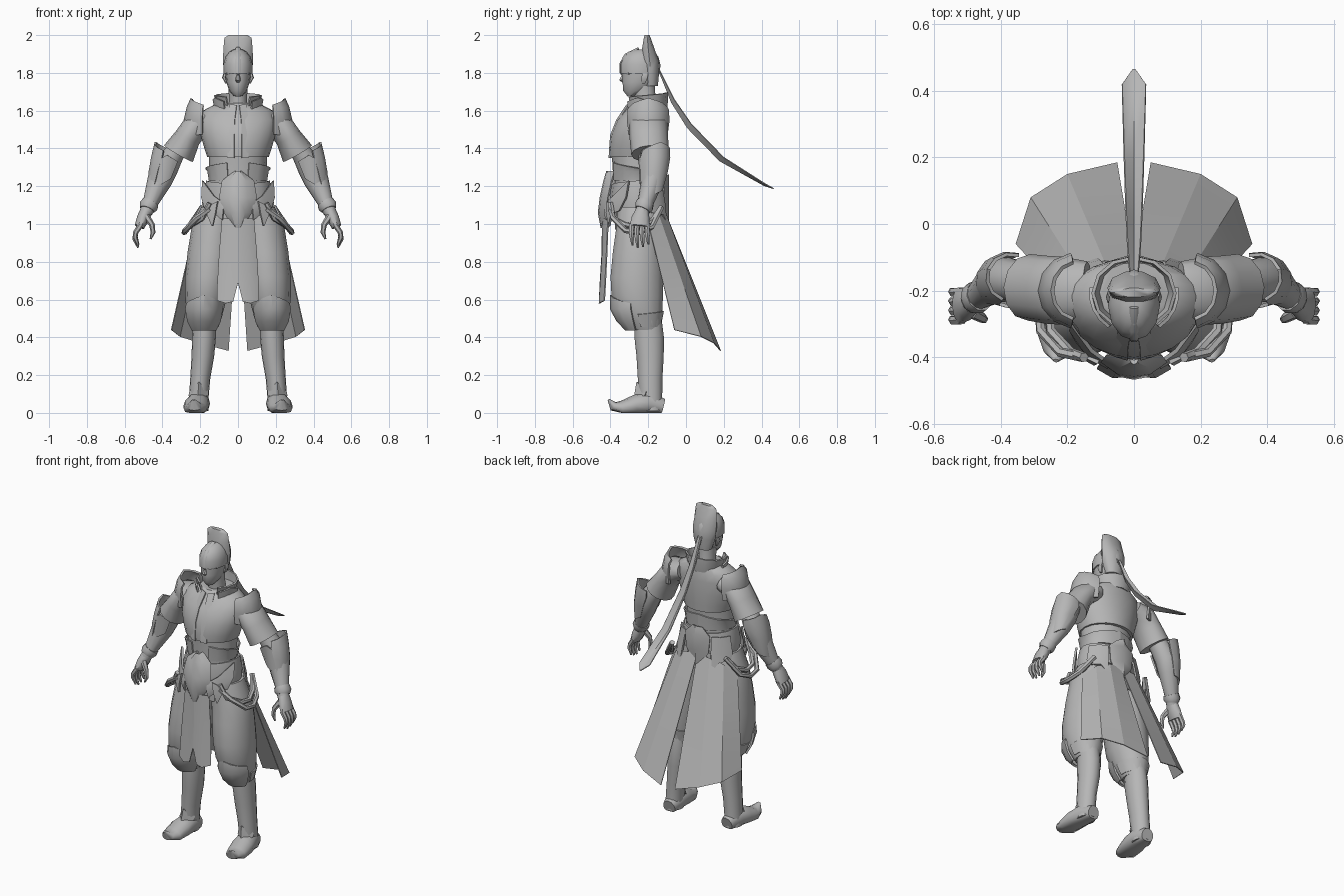
import bpy, bmesh, math
from mathutils import Vector as V

grey = bpy.data.materials.new("plain grey")
grey.diffuse_color = (0.47, 0.47, 0.47, 1)


def finish(name, bm, mirror=False, thick=0, angle=50):
    """Turn a bmesh into a shaded object, optionally thickened and mirrored in x."""
    bmesh.ops.recalc_face_normals(bm, faces=bm.faces)
    if thick:
        bmesh.ops.solidify(bm, geom=bm.faces[:], thickness=thick)
    if mirror:
        dup = bmesh.ops.duplicate(bm, geom=bm.verts[:] + bm.edges[:] + bm.faces[:])["geom"]
        for v in dup:
            if isinstance(v, bmesh.types.BMVert):
                v.co.x *= -1
        bmesh.ops.reverse_faces(bm, faces=[f for f in dup if isinstance(f, bmesh.types.BMFace)])
    me = bpy.data.meshes.new(name)
    bm.to_mesh(me)
    bm.free()
    me.materials.append(grey)
    ob = bpy.data.objects.new(name, me)
    bpy.context.collection.objects.link(ob)
    bpy.ops.object.select_all(action='DESELECT')
    ob.select_set(True)
    bpy.context.view_layer.objects.active = ob
    bpy.ops.object.shade_smooth_by_angle(angle=math.radians(angle))
    return ob


def tube(name, rings, n=12, mirror=False, level=False, ref=(0, 1, 0), bm=None, floor=None):
    """Loft elliptical rings (x, y, z, half width, half depth) along a path."""
    own = bm is None
    bm = bm or bmesh.new()
    pts = [V(r[:3]) for r in rings]
    loops = []
    for i, r in enumerate(rings):
        t = V((0, 0, 1)) if level else (pts[min(i + 1, len(pts) - 1)] - pts[max(i - 1, 0)]).normalized()
        v = V(ref)
        v = (v - t * v.dot(t)).normalized()
        u = v.cross(t)
        loop = []
        for k in range(n):
            a = math.tau * k / n
            p = pts[i] + u * (r[3] * math.cos(a)) + v * (r[4] * math.sin(a))
            if floor is not None:
                p.z = max(p.z, floor)
            loop.append(bm.verts.new(p))
        loops.append(loop)
    for A, B in zip(loops, loops[1:]):
        for k in range(n):
            bm.faces.new((A[k], A[(k + 1) % n], B[(k + 1) % n], B[k]))
    bm.faces.new(loops[0][::-1])
    bm.faces.new(loops[-1])
    if own:
        return finish(name, bm, mirror)


def sheet(name, rows, mirror=False, thick=0.008, angle=35):
    """Plate through rows of points."""
    bm = bmesh.new()
    vs = [[bm.verts.new(p) for p in row] for row in rows]
    for A, B in zip(vs, vs[1:]):
        for k in range(len(A) - 1):
            bm.faces.new((A[k], A[k + 1], B[k + 1], B[k]))
    return finish(name, bm, mirror, thick, angle)


def arc(name, rows, a0, a1, n=6, mirror=False, thick=0.01):
    """Curved plate. Rows are (cx, cy, z, rx, ry, peak); angle -90 faces front."""
    out = []
    for cx, cy, z, rx, ry, peak in rows:
        row = []
        for k in range(n + 1):
            t = k / n
            a = math.radians(a0 + (a1 - a0) * t)
            row.append((cx + rx * math.cos(a), cy + ry * math.sin(a), z + peak * (1 - abs(2 * t - 1))))
        out.append(row)
    return sheet(name, out, mirror, thick)


# head, face and headgear
tube("head", [(0, -.288, 1.678, .022, .024), (0, -.268, 1.705, .046, .066), (0, -.248, 1.75, .062, .09),
              (0, -.243, 1.785, .066, .095), (0, -.24, 1.82, .07, .1)], 14, level=True)
tube("nose", [(0, -.325, 1.80, .008, .012), (0, -.341, 1.762, .014, .014), (0, -.33, 1.75, .01, .01)], 6, level=True)
tube("lips", [(0, -.315, 1.728, .024, .014), (0, -.318, 1.72, .026, .014), (0, -.312, 1.712, .018, .012)], 8, level=True)
tube("beard", [(0, -.295, 1.675, .012, .014), (0, -.305, 1.695, .022, .018), (0, -.3, 1.71, .016, .012)], 8, level=True)
tube("brow", [(-.056, -.3, 1.80, .008, .008), (0, -.336, 1.795, .011, .011), (.056, -.3, 1.80, .008, .008)], 6, ref=(0, 0, 1))
tube("ear", [(.062, -.225, 1.745, .006, .01), (.074, -.22, 1.775, .01, .02), (.068, -.215, 1.80, .008, .015)], 6, True, True)
tube("cap", [(0, -.243, 1.797, .076, .106), (0, -.243, 1.845, .078, .107), (0, -.24, 1.885, .066, .094),
             (0, -.235, 1.912, .045, .068), (0, -.23, 1.925, .022, .035)], 12, level=True)
tube("cap_ridge", [(0, -.348, 1.80, .014, .006), (0, -.346, 1.85, .014, .006), (0, -.32, 1.895, .014, .008),
                   (0, -.25, 1.93, .014, .008)], 6, ref=(0, -1, .3))
tube("crest", [(0, -.185, 1.73, .052, .038), (0, -.19, 1.80, .074, .05), (0, -.192, 1.86, .08, .052),
               (0, -.2, 1.93, .077, .034), (0, -.205, 1.985, .072, .019), (0, -.206, 2.0, .05, .014)], 10, level=True)
tail = [(-.14, 1.82, .012, .004), (-.06, 1.66, .018, .022), (.03, 1.53, .022, .03), (.2, 1.355, .028, .03),
        (.42, 1.215, .035, .012), (.465, 1.19, .004, 0)]
sheet("hair_ribbon", [[(-w, y, z), (0, y - d * .6, z - d * .6), (w, y, z)] for y, z, w, d in tail], thick=.005)
tube("neck", [(0, -.21, 1.58, .06, .065), (0, -.215, 1.65, .048, .055), (0, -.225, 1.73, .05, .06)], 12, level=True)

# jacket, lapels and collar
tube("jacket", [(0, -.255, 1.355, .163, .15), (0, -.255, 1.40, .178, .152), (0, -.25, 1.47, .198, .15),
                (0, -.235, 1.55, .208, .132), (0, -.215, 1.60, .185, .108), (0, -.205, 1.64, .11, .09)], 20, level=True)
sheet("lapel", [[(.008, -.318, 1.63), (.045, -.303, 1.635)], [(.018, -.37, 1.55), (.056, -.356, 1.55)],
                [(.02, -.402, 1.47), (.056, -.392, 1.47)], [(.02, -.41, 1.35), (.056, -.399, 1.35)]], True, .007)
arc("collar", [(0, -.205, 1.61, .095, .095, 0), (0, -.205, 1.65, .108, .1, .012), (0, -.208, 1.675, .118, .102, .022)],
    -60, 240, 10)
arc("collar_flap", [(0, -.21, 1.61, .115, .11, 0), (0, -.21, 1.65, .125, .115, .02)], -55, 10, 4, True)

# sleeves and shoulder guards
tube("sleeve", [(.14, -.2, 1.55, .055, .088), (.215, -.2, 1.53, .075, .102), (.265, -.197, 1.46, .07, .102),
                (.315, -.19, 1.373, .088, .1)], 12, True)
arc("shoulder_guard", [(.17, -.2, 1.475, .112, .105, -.02), (.17, -.2, 1.55, .118, .115, 0),
                       (.17, -.2, 1.61, .1, .11, .015), (.17, -.2, 1.632, .08, .09, .035)], -80, 80, 6, True, .012)

# arms, forearm guards and hands
tube("arm", [(.29, -.19, 1.46, .05, .06), (.34, -.175, 1.37, .055, .062), (.385, -.165, 1.30, .07, .068),
             (.415, -.178, 1.23, .066, .06), (.465, -.215, 1.11, .04, .042), (.488, -.235, 1.06, .034, .036)], 12, True)
arc("elbow_guard", [(.43, -.182, 1.19, .05, .06, -.03), (.40, -.17, 1.28, .074, .076, 0),
                    (.375, -.165, 1.35, .086, .083, .01), (.37, -.16, 1.39, .075, .075, .045)], -70, 110, 6, True)
arc("elbow_guard_front", [(.40, -.175, 1.24, .07, .07, -.03), (.37, -.17, 1.33, .08, .083, .035)], -130, -40, 4, True)
tube("wrist_cuff", [(.462, -.215, 1.115, .046, .047), (.475, -.222, 1.093, .05, .05), (.482, -.23, 1.075, .04, .042)], 10, True)
hand = bmesh.new()
tube("", [(.485, -.232, 1.07, .033, .036), (.502, -.24, 1.03, .034, .05), (.522, -.245, .985, .026, .055)], 10, bm=hand)
for i in range(4):
    y, d = -.287 + .028 * i, .012 * abs(i - 1.3)
    tube("", [(.515, y, .995, .015, .015), (.542, y - .003, .955, .014, .014), (.545, y, .915 + d, .013, .013),
              (.528, y + .004, .872 + d, .006, .006)], 6, bm=hand)
tube("", [(.485, -.265, 1.04, .018, .02), (.455, -.282, .995, .015, .015), (.45, -.285, .955, .013, .013),
          (.463, -.285, .92, .005, .005)], 6, bm=hand)
finish("hand", hand, True)

# waist, sash and belt armour
tube("waist", [(0, -.25, .97, .19, .125), (0, -.255, 1.12, .168, .128), (0, -.26, 1.24, .15, .125),
               (0, -.258, 1.37, .155, .135)], 16, level=True)
arc("sash", [(0, -.258, 1.23, .157, .133, 0), (0, -.258, 1.28, .165, .135, 0), (0, -.258, 1.325, .175, .137, -.035)],
    -70, 90, 8, True, .008)
arc("belt", [(0, -.255, 1.09, .182, .142, 0), (0, -.255, 1.15, .184, .147, 0), (0, -.255, 1.21, .168, .138, .02)],
    -90, 90, 8, True, .012)
plate = [(1.28, .02, -.41), (1.23, .085, -.425), (1.14, .1, -.445), (1.06, .075, -.455), (.98, .025, -.44)]
sheet("front_plate", [[(-w, y + .03, z), (-w * .5, y - .005, z), (0, y - .012, z), (w * .5, y - .005, z), (w, y + .03, z)]
                      for z, w, y in plate], thick=.012)
sheet("hip_plate", [[(.075, -.425, 1.11), (.13, -.385, 1.15), (.19, -.305, 1.23)],
                    [(.08, -.435, 1.06), (.14, -.4, 1.09), (.195, -.32, 1.14)],
                    [(.085, -.425, 1.02), (.12, -.405, 1.05), (.175, -.355, 1.07)]], True, .012)
sheet("hip_spike", [[(.11, -.42, 1.12), (.15, -.4, 1.10)], [(.12, -.425, 1.06), (.165, -.4, 1.05)],
                    [(.135, -.41, .99), (.14, -.41, .99)]], True, .012)
sheet("back_plate", [[(-w, -.125, z), (0, -.1, z + .01), (w, -.125, z)] for z, w in
                     ((1.25, .03), (1.2, .085), (1.1, .075), (1.0, .012))], thick=.01)
sheet("back_hip_plate", [[(.09, -.125, 1.2), (.14, -.15, 1.2), (.175, -.2, 1.2)],
                         [(.1, -.108, 1.1), (.16, -.14, 1.1), (.192, -.2, 1.1)],
                         [(.115, -.1, 1.0), (.15, -.12, 1.05), (.195, -.18, 1.06)]], True, .01)

# hanging cords on the hips
for name, d in (("outer_cord", 0), ("inner_cord", .03)):
    path = [(.15, -.4, 1.08 + d), (.22 - d, -.385, 1.03), (.28 - d, -.32, .965 + d), (.285 - d, -.25, .955 + d),
            (.26 - d, -.18, .985 + d), (.19, -.13, 1.09)]
    tube(name, [p + (.015, .015) for p in path], 6, True, ref=(.3, .2, 1))

# baggy trousers, knee guards
tube("trouser_leg", [(.1, -.25, 1.09, .095, .115), (.128, -.25, .98, .118, .122), (.145, -.255, .85, .122, .136),
                     (.158, -.26, .72, .122, .143), (.168, -.258, .62, .112, .14), (.175, -.245, .54, .098, .122),
                     (.178, -.225, .485, .082, .098), (.178, -.21, .44, .064, .08)], 14, True, True)
arc("knee_guard", [(.18, -.25, .435, .066, .07, 0), (.18, -.25, .485, .092, .118, 0), (.18, -.255, .55, .103, .148, 0),
                   (.178, -.255, .58, .1, .148, .045)], -165, -15, 6, True, .012)
arc("knee_band", [(.178, -.225, .455, .076, .092, 0), (.177, -.235, .52, .098, .118, .02)], -10, 190, 8, True, .008)

# boots
tube("boot_shaft", [(.21, -.185, .01, .053, .06), (.208, -.188, .08, .052, .062), (.2, -.19, .18, .053, .065),
                    (.186, -.19, .3, .06, .072), (.18, -.195, .4, .063, .078), (.178, -.2, .48, .06, .073)], 16, True, True)
tube("boot_foot", [(.205, -.122, .03, .04, .045), (.21, -.2, .05, .062, .065), (.22, -.27, .04, .068, .055),
                   (.226, -.34, .025, .062, .04), (.23, -.385, .035, .042, .026), (.234, -.41, .07, .008, .006)],
     12, True, ref=(0, 0, 1), floor=0)
sheet("ankle_flap", [[(.155, -.225, .09), (.213, -.275, .09), (.262, -.22, .09)],
                     [(.155, -.215, .115), (.207, -.262, .165), (.257, -.21, .115)]], True, .008)

# split coat tails at the back
top = [(0, -.115, 1.08), (.09, -.11, 1.07), (.17, -.14, 1.04), (.235, -.19, .97)]
hem = [(.05, .185, .33), (.2, .15, .37), (.31, .08, .405), (.355, -.06, .44)]
sheet("coat_tail", [[V(a).lerp(V(b), t) for a, b in zip(top, hem)] for t in (0, .33, .66, 1)], True, .005, 10)

# split cloth hanging at the front
sheet("front_cloth", [[(0, -.445, 1.03), (.05, -.435, 1.03), (.085, -.415, 1.03)],
                      [(0, -.447, .85), (.055, -.445, .84), (.1, -.422, .85)],
                      [(0, -.457, .69), (.06, -.455, .68), (.11, -.43, .68)],
                      [(.025, -.46, .59), (.065, -.462, .58), (.112, -.435, .595)]], True, .007)
